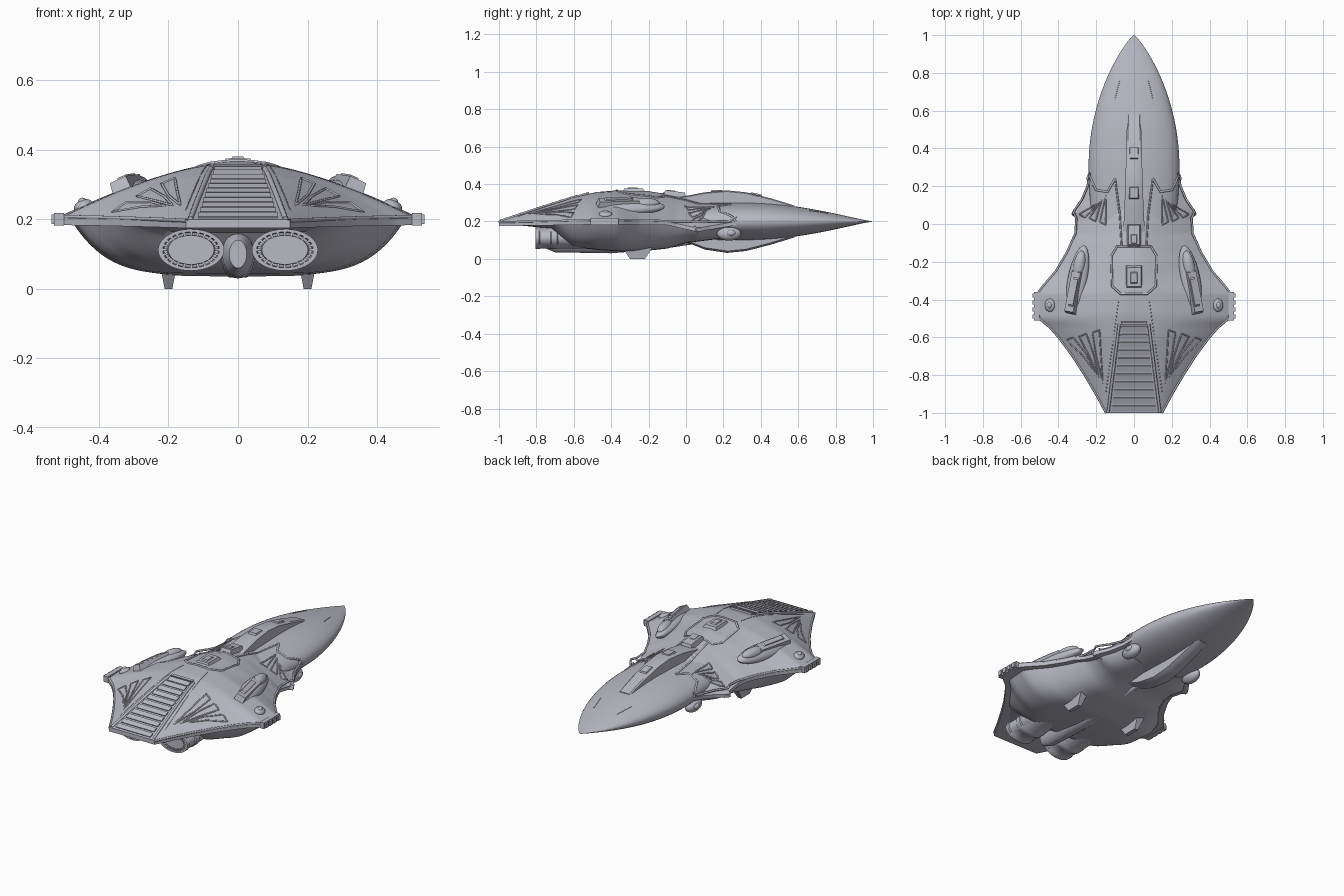
import bpy, bmesh, math
from mathutils import Matrix, Vector, Euler

cube = bpy.data.objects.get("Cube")
if cube:
    bpy.data.objects.remove(cube, do_unlink=True)

mat = bpy.data.materials.new("lavender_grey_hull")
mat.use_nodes = True
COLOUR = (0.48, 0.48, 0.55, 1)
mat.diffuse_color = COLOUR
bsdf = next(n for n in mat.node_tree.nodes if n.type == 'BSDF_PRINCIPLED')
bsdf.inputs["Base Color"].default_value = COLOUR


# ---------- helpers ----------
def lerp(table, y):
    for (a, va), (b, vb) in zip(table, table[1:]):
        if y <= b:
            return va + (vb - va) * max(0, (y - a) / (b - a))
    return table[-1][1]


def finish(name, bm, smooth=True):
    bmesh.ops.recalc_face_normals(bm, faces=bm.faces)
    me = bpy.data.meshes.new(name)
    bm.to_mesh(me)
    bm.free()
    me.materials.append(mat)
    ob = bpy.data.objects.new(name, me)
    bpy.context.collection.objects.link(ob)
    if smooth:
        bpy.ops.object.select_all(action='DESELECT')
        ob.select_set(True)
        bpy.context.view_layer.objects.active = ob
        bpy.ops.object.shade_smooth_by_angle(angle=math.radians(35))
    return ob


def loft(name, rings):
    """Skin a list of equal-length point rings and cap both ends."""
    bm = bmesh.new()
    loops = [[bm.verts.new(p) for p in r] for r in rings]
    n = len(loops[0])
    for a, b in zip(loops, loops[1:]):
        for i in range(n):
            j = (i + 1) % n
            bm.faces.new((a[i], a[j], b[j], b[i]))
    bm.faces.new(loops[0])
    bm.faces.new(loops[-1])
    return finish(name, bm)


def ellipse(x, y, z, rx, rz, n=40):
    return [(x + rx * math.cos(i * math.tau / n), y, z + rz * math.sin(i * math.tau / n))
            for i in range(n)]


def place(loc, rot, size):
    return Matrix.LocRotScale(Vector(loc), Euler(rot), Vector(size))


def box(name, loc, size, rot=(0, 0, 0), top=1.0, bottom=1.0):
    bm = bmesh.new()
    bmesh.ops.create_cube(bm, size=1)
    for v in bm.verts:
        k = top if v.co.z > 0 else bottom
        v.co.x *= k
        v.co.y *= k
    bm.transform(place(loc, rot, size))
    return finish(name, bm, False)


def blob(name, loc, radii, rot=(0, 0, 0)):
    bm = bmesh.new()
    bmesh.ops.create_uvsphere(bm, u_segments=28, v_segments=14, radius=1)
    bm.transform(place(loc, rot, radii))
    return finish(name, bm)


def ridge(name, path, r=0.004, closed=False, surf=None):
    """Thin raised line that follows the upper surface."""
    cu = bpy.data.curves.new(name, 'CURVE')
    cu.dimensions = '3D'
    cu.bevel_depth, cu.bevel_resolution = r, 1
    steps = 6
    pairs = list(zip(path, path[1:] + path[:1] if closed else path[1:]))
    pts = [Vector(a).lerp(Vector(b), k / steps) for a, b in pairs for k in range(steps)]
    if not closed:
        pts.append(Vector(path[-1]))
    sp = cu.splines.new('POLY')
    sp.points.add(len(pts) - 1)
    for q, p in zip(sp.points, pts):
        q.co = (p.x, p.y, (surf or surface)(p.x, p.y), 1)
    sp.use_cyclic_u = closed
    cu.materials.append(mat)
    ob = bpy.data.objects.new(name, cu)
    bpy.context.collection.objects.link(ob)


# ---------- body shape rules ----------
HALF = [(-1, .15), (-.9, .205), (-.8, .265), (-.7, .33), (-.6, .405), (-.55, .45), (-.5, .51),
        (-.37, .52), (-.33, .49), (-.25, .42), (-.15, .36), (-.05, .315), (.03, .31),
        (.06, .325), (.08, .315), (.13, .28), (.2, .25), (.27, .235)]
RIM = [(-1, .195), (-.4, .205), (-.1, .2), (.06, .165), (.27, .2)]
CROWN = [(-1, .2), (-.8, .267), (-.6, .33), (-.48, .357), (-.36, .367), (-.2, .362),
         (0, .33), (.1, .3), (.27, .24)]
FLAT = [(-1, .135), (-.53, .075), (-.3, 0), (.3, 0)]
BELLY = [(-.95, .185), (-.72, .162), (-.66, .1), (-.6, .062), (-.45, .045), (-.28, .036),
         (-.1, .055), (0, .085), (.2, .11)]


def shell_top(x, y):
    f, w = lerp(FLAT, y), lerp(HALF, y)
    u = min(1, max(0, (abs(x) - f) / (w - f)))
    return lerp(RIM, y) + (lerp(CROWN, y) - lerp(RIM, y)) * (1 - u ** 1.5)


def nose_size(y):
    if y < .3:
        return .24 - .1 * (.3 - y) ** 1.5, .1
    t = 1 - ((y - .3) / .7) ** 2
    return .24 * t ** .85 + .0005, .1 * t ** 1.25 + .0005


def surface(x, y):
    w, h = nose_size(y)
    nose = .2 + h * math.sqrt(max(0, 1 - (x / w) ** 2)) if y > -.1 else 0
    return max(nose, shell_top(x, y) if y <= .27 else 0)


# ---------- main bodies ----------
ys = sorted({round(-1 + i * .02, 3) for i in range(64)} | {a for a, _ in HALF})
cols = [i / 28 - 1 for i in range(57)]
rings = []
for y in ys:
    w, r = lerp(HALF, y), lerp(RIM, y)
    rings.append([(u * w, y, shell_top(u * w, y)) for u in cols] +
                 [(u * w, y, r - .02) for u in reversed(cols)])
loft("upper_shell", rings)

rings = []
for y in [-.95 + i * .023 for i in range(51)]:
    w, r, b = lerp(HALF, y) * .92, lerp(RIM, y) - .01, lerp(BELLY, y)
    rings.append([(u * w, y, r) for u in cols] +
                 [(u * w, y, r - (r - b) * (1 - abs(u) ** 5)) for u in reversed(cols)])
loft("lower_hull", rings)

nose_ys = [-.15 + i * .05 for i in range(10)] + [.3 + .7 * math.sin(i * math.pi / 60) for i in range(1, 31)]
loft("nose", [ellipse(0, y, .2, *nose_size(y), 48) for y in nose_ys])

# blade rising above and below the nose
blade = [(-.06, .06, .325, .1), (0, .055, .337, .09), (.1, .05, .356, .05), (.22, .046, .366, .032),
         (.32, .043, .356, .042), (.45, .04, .325, .075), (.58, .036, .285, .115)]
loft("spine_blade", [[(-w, y, b + .01), (-w * .5, y, b), (w * .5, y, b), (w, y, b + .01),
                      (w, y, t - .006), (w * .8, y, t), (-w * .8, y, t), (-w, y, t - .006)]
                     for y, w, t, b in blade])
keel = [(-.76, .025, .04), (-.7, .045, .065), (-.4, .06, .07), (-.15, .05, .05), (.05, .01, .02)]
loft("keel", [ellipse(0, y, .1, w, h) for y, w, h in keel])

# ---------- rear ramp with slats ----------
slope = math.atan2(.357 - .2, .52)
for i in range(11):
    y = -.975 + i * .042
    w = lerp(FLAT, y) * .86
    box("ramp_slat", (0, y, lerp(CROWN, y) + .002), (2 * w, .03, .009), (slope + .12, 0, 0))
box("ramp_head", (0, -.525, .35), (.14, .014, .012), (slope, 0, 0))

# ---------- spine fittings ----------
ridge("deck_panel_trim", [(-.07, -.37), (.07, -.37), (.115, -.33), (.12, -.17), (.09, -.12),
                          (-.09, -.12), (-.12, -.17), (-.115, -.33)], .006, True)
box("deck_hatch", (0, -.28, .367), (.085, .12, .016), top=.85)
box("deck_hatch_cap", (0, -.285, .375), (.045, .07, .012), top=.7)
box("spine_block", (0, -.06, .346), (.075, .13, .03), (-.13, 0, 0), top=.8)
box("spine_block_cap", (0, -.08, .36), (.04, .06, .014), (-.13, 0, 0), top=.7)
box("blade_block", (0, .165, .362), (.055, .07, .014), top=.8)
box("blade_block", (0, .375, .343), (.05, .07, .014), (-.2, 0, 0), top=.8)

for s in (1, -1):
    # shell trim, ramp rails and panel lines
    rim_path = [(s * w * .985, y) for y, w in HALF]
    ridge("rim_trim", rim_path, .006)
    ridge("ramp_rail", [(s * .137, -.995), (s * .078, -.53)], .008)
    ridge("panel_seam", [(s * .15, -.9), (s * .08, -.4)], .002)
    ridge("spine_rail", [(s * .1, .24), (s * .075, .05), (s * .065, -.12)], .005)
    ridge("nose_seam", [(s * .075, .76), (s * .1, .66)], .002)

    # finger shaped ribs, rear and front
    for k in range(3):
        a, b = Vector((.2 + .07 * k, -.56 - .02 * k)), Vector((.165 + .022 * k, -.84 + .03 * k))
        m = a.lerp(b, .5) + Vector((-.008 * k, 0))
        loop = [(a.x - .018, a.y), (a.x + .02, a.y - .015), (m.x + .018, m.y), (b.x, b.y), (m.x - .008, m.y)]
        ridge("rear_rib", [(s * x, y) for x, y in loop], .004, True)
        a, b = Vector((.15 + .02 * k, .15 - .02 * k)), Vector((.165 + .055 * k, .0 + .02 * k))
        loop = [(a.x, a.y), (b.x + .016, b.y + .012), (b.x - .016, b.y - .006)]
        ridge("front_rib", [(s * x, y) for x, y in loop], .004, True)
    ridge("front_wing_edge", [(s * .24, .265), (s * .2, .18), (s * .14, .17), (s * .1, .24)], .006)

    # engines with toothed nozzle
    stages = [(-.08, .25), (-.15, .55), (-.3, .85), (-.5, .95), (-.685, .95), (-.69, 1), (-.72, 1),
              (-.725, .95), (-.78, .95), (-.785, 1), (-.805, 1), (-.805, .86), (-.78, .82), (-.78, .72), (-.795, .7)]
    loft("engine", [ellipse(s * .135, y, .112, .095 * k, .06 * k) for y, k in stages])
    for i in range(24):
        a = i * math.tau / 24
        box("nozzle_tooth", (s * .135 + .076 * math.cos(a), -.79, .112 + .047 * math.sin(a)),
            (.014, .03, .007), (0, -a, 0))

    # dorsal pods
    tilt = (.03, s * .42, s * .2)
    blob("dorsal_pod_base", (s * .3, -.3, .275), (.055, .19, .035), tilt)
    box("dorsal_pod_body", (s * .315, -.36, .292), (.06, .25, .055), tilt, top=.85)
    box("dorsal_pod_lid", (s * .32, -.36, .32), (.032, .17, .012), tilt, top=.8)
    blob("dorsal_pod_nose", (s * .29, -.22, .295), (.032, .08, .03), tilt)

    # wing tip bars and domes
    box("tip_bar", (s * .515, -.435, .2), (.028, .15, .036))
    for i in range(4):
        box("tip_stud", (s * .525, -.49 + i * .037, .2), (.024, .022, .028))
    blob("tip_dome", (s * .445, -.43, shell_top(.445, -.43)), (.028, .035, .018), (0, s * .4, 0))
    blob("tip_dome_cap", (s * .447, -.43, shell_top(.445, -.43) + .01), (.014, .018, .014), (0, s * .4, 0))

    # nose blisters, front wing tips and landing feet
    blob("nose_blister", (s * .21, .23, .135), (.035, .065, .038))
    blob("nose_blister_lens", (s * .235, .24, .138), (.016, .025, .017))
    box("front_wing_tip", (s * .312, .06, .163), (.03, .04, .024), (0, s * .5, s * .5), top=.7)
    box("landing_foot", (s * .2, -.26, .03), (.045, .16, .06), bottom=.5)
